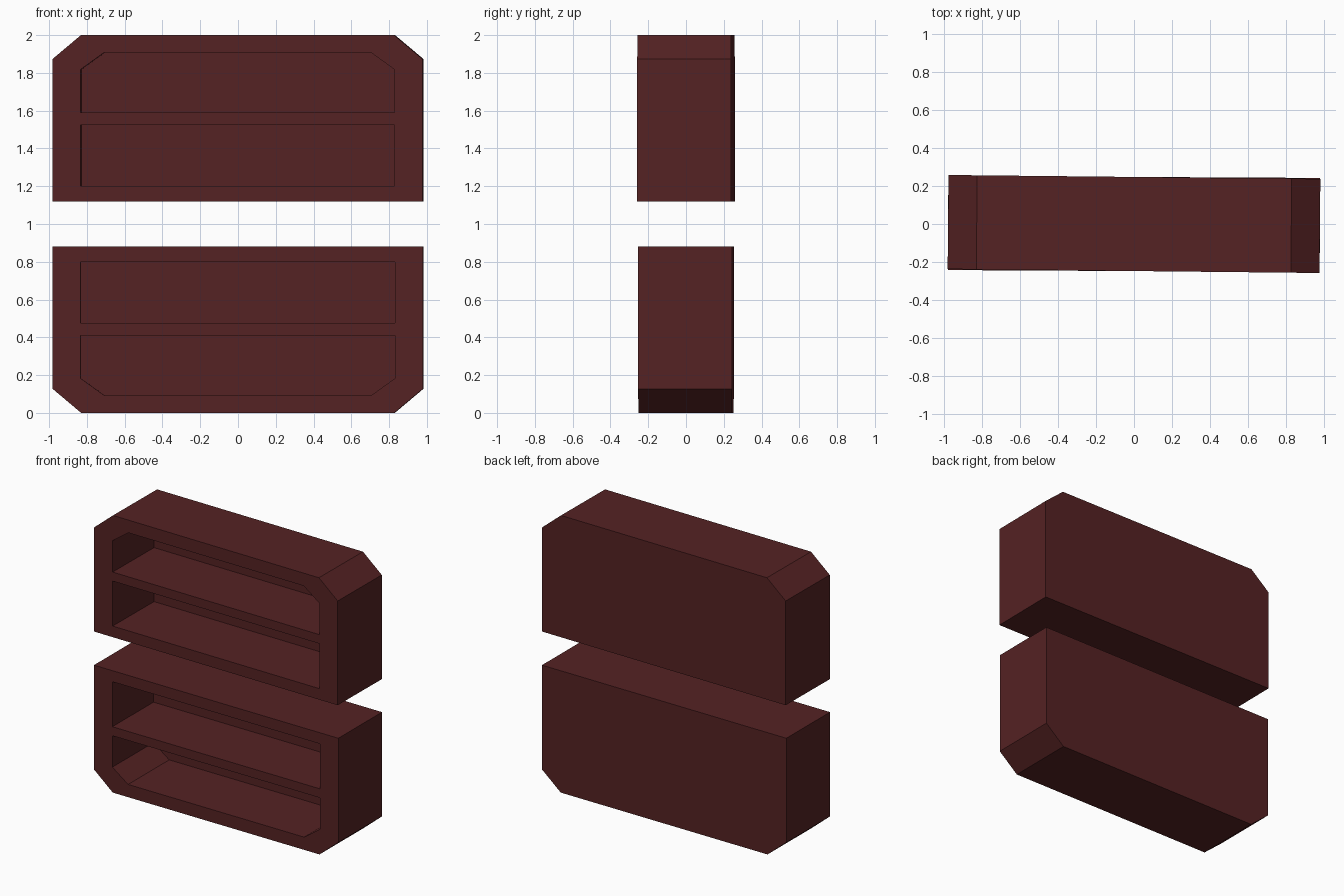
import bpy
import bmesh
import math
from mathutils import Matrix

if "Cube" in bpy.data.objects:
    bpy.data.objects.remove(bpy.data.objects["Cube"])

HALF_DEPTH = 0.248   # half of the case depth
POCKET_Y = 0.218     # back wall of the compartments

maroon = bpy.data.materials.new("dark_maroon")
maroon.diffuse_color = (0.091, 0.0160, 0.0168, 1.0)
maroon.use_nodes = True
maroon.node_tree.nodes["Principled BSDF"].inputs["Base Color"].default_value = maroon.diffuse_color

# Profiles of the upper case (x, z); the lower case mirrors them about z = 1
OUTER = [(-0.98, 1.12), (0.98, 1.12), (0.98, 1.873), (0.829, 2.0),
         (-0.829, 2.0), (-0.98, 1.873)]
POCKETS = [
    [(-0.832, 1.59), (0.832, 1.59), (0.832, 1.817), (0.706, 1.908),
     (-0.706, 1.908), (-0.832, 1.817)],
    [(-0.832, 1.2), (0.832, 1.2), (0.832, 1.525), (-0.832, 1.525)],
]


def make_case(name, flip, angle):
    bm = bmesh.new()
    front_edges = []

    def tube(profile, back_y):
        """Walls from the front plane back to back_y, closed at the back."""
        pts = [(x, 2.0 - z if flip else z) for x, z in profile]
        front = [bm.verts.new((x, -HALF_DEPTH, z)) for x, z in pts]
        back = [bm.verts.new((x, back_y, z)) for x, z in pts]
        n = len(pts)
        for i in range(n):
            j = (i + 1) % n
            bm.faces.new((front[i], front[j], back[j], back[i]))
            front_edges.append(bm.edges.get((front[i], front[j])))
        bm.faces.new(back)

    # outer shell and open compartments
    tube(OUTER, HALF_DEPTH)
    for pocket in POCKETS:
        tube(pocket, POCKET_Y)

    # front rim with openings
    bmesh.ops.triangle_fill(bm, use_beauty=True, use_dissolve=False,
                            edges=front_edges)
    bmesh.ops.recalc_face_normals(bm, faces=bm.faces[:])
    bm.transform(Matrix.Rotation(math.radians(angle), 4, 'Z'))

    mesh = bpy.data.meshes.new(name)
    bm.to_mesh(mesh)
    bm.free()
    mesh.materials.append(maroon)
    obj = bpy.data.objects.new(name, mesh)
    bpy.context.collection.objects.link(obj)
    return obj


# Two stacked cases, each turned very slightly
make_case("upper_shelf_case", False, -0.6)
make_case("lower_shelf_case", True, -0.3)
